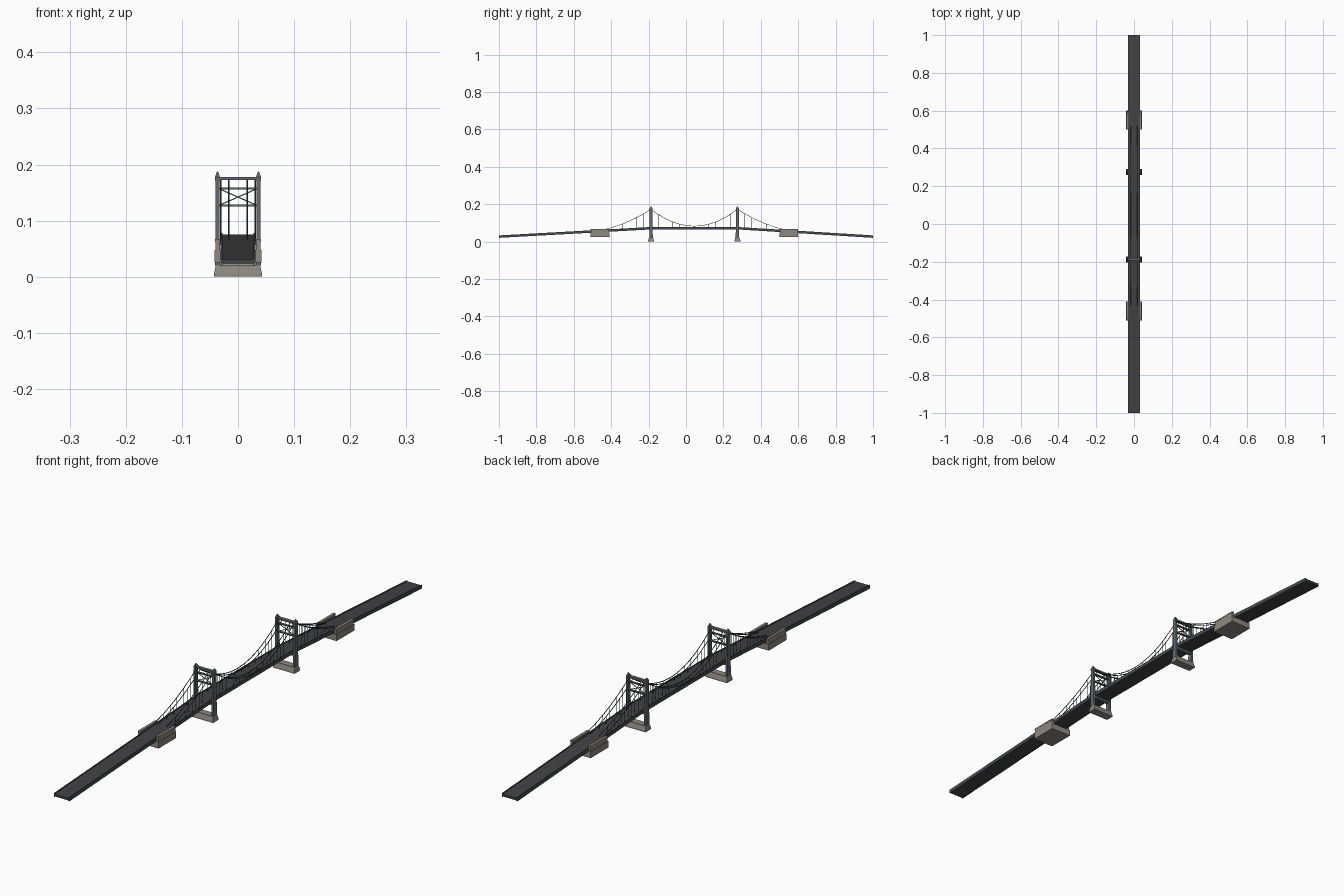
import bpy, bmesh, math
from mathutils import Vector

if "Cube" in bpy.data.objects:
    bpy.data.objects.remove(bpy.data.objects["Cube"])


def material(name, rgb):
    m = bpy.data.materials.new(name)
    m.diffuse_color = (*rgb, 1)
    m.use_nodes = True
    m.node_tree.nodes["Principled BSDF"].inputs["Base Color"].default_value = m.diffuse_color
    return m


ROAD = material("asphalt", (0.055, 0.055, 0.06))
STEEL = material("steel", (0.12, 0.14, 0.155))
DARK = material("dark_steel", (0.06, 0.075, 0.085))
STONE = material("concrete", (0.27, 0.245, 0.21))
TOWERS = (-0.187, 0.275)
MID = sum(TOWERS) / 2
HALF = (TOWERS[1] - TOWERS[0]) / 2
TOP = 0.173


def finish(name, bm, mat):
    bmesh.ops.recalc_face_normals(bm, faces=bm.faces)
    me = bpy.data.meshes.new(name)
    bm.to_mesh(me)
    bm.free()
    me.materials.append(mat)
    ob = bpy.data.objects.new(name, me)
    bpy.context.collection.objects.link(ob)
    return ob


def loft(bm, rings):
    """Skin a list of closed rings and cap both ends."""
    rows = [[bm.verts.new(p) for p in r] for r in rings]
    n = len(rows[0])
    for a, b in zip(rows, rows[1:]):
        for i in range(n):
            bm.faces.new((a[i], a[(i + 1) % n], b[(i + 1) % n], b[i]))
    bm.faces.new(rows[0])
    bm.faces.new(rows[-1][::-1])


def rect(x, y, z, hx, hy):
    return [(x - hx, y - hy, z), (x + hx, y - hy, z), (x + hx, y + hy, z), (x - hx, y + hy, z)]


def block(bm, x, y, levels):
    """Stacked rectangular sections: (z, half x, half y)."""
    loft(bm, [rect(x, y, z, hx, hy) for z, hx, hy in levels])


def rod(bm, a, b, r, sides=6):
    a, b = Vector(a), Vector(b)
    q = (b - a).to_track_quat('Z', 'Y')
    ring = [q @ Vector((r * math.cos(t), r * math.sin(t), 0))
            for t in (2 * math.pi * (i + 0.5) / sides for i in range(sides))]
    loft(bm, [[a + p for p in ring], [b + p for p in ring]])


def deck_z(y):
    """Underside of the deck: ramps up to the towers, level between."""
    if y < TOWERS[0]:
        return 0.02 + 0.045 * (y + 1) / (TOWERS[0] + 1)
    if y > TOWERS[1]:
        return 0.02 + 0.045 * (1 - y) / (1 - TOWERS[1])
    return 0.065


def strip(bm, x0, x1, lo, hi):
    loft(bm, [[(x0, y, deck_z(y) + lo), (x1, y, deck_z(y) + lo),
               (x1, y, deck_z(y) + hi), (x0, y, deck_z(y) + hi)]
              for y in (-1, *TOWERS, 1)])


# Deck: road slab between two edge girders with a low kerb
bm = bmesh.new()
strip(bm, -0.0285, 0.0285, 0.002, 0.0105)
finish("road_deck", bm, ROAD)
bm = bmesh.new()
for s in (-1, 1):
    strip(bm, s * 0.0275, s * 0.031, 0, 0.013)
finish("edge_girders", bm, DARK)

for label, ty in zip(("front", "back"), TOWERS):
    # Tower pier
    bm = bmesh.new()
    block(bm, 0, ty, [(0, 0.043, 0.016), (0.004, 0.043, 0.016), (0.018, 0.04, 0.012), (0.021, 0.04, 0.012)])
    finish(label + "_tower_pier", bm, STONE)

    # Tapered legs with pointed caps
    bm = bmesh.new()
    for s in (-1, 1):
        x = s * 0.0365
        block(bm, x, ty, [(0.02, 0.0042, 0.0095), (0.172, 0.0033, 0.007)])
        block(bm, x, ty, [(0.171, 0.0042, 0.008), (0.178, 0.0042, 0.008), (0.188, 0.0008, 0.001)])
    finish(label + "_tower_legs", bm, STEEL)

    # Portal beams and cross bracing
    bm = bmesh.new()
    for z, h, d in ((0.175, 0.003, 0.006), (0.157, 0.0018, 0.004), (0.127, 0.0018, 0.004), (0.061, 0.004, 0.006)):
        block(bm, 0, ty, [(z - h, 0.035, d), (z + h, 0.035, d)])
    for s in (-1, 1):
        rod(bm, (-0.034, ty, 0.142 - s * 0.015), (0.034, ty, 0.142 + s * 0.015), 0.0014, 4)
    finish(label + "_tower_bracing", bm, STEEL)

# Anchorages: solid block under the deck with walls rising beside it
for label, ay in (("front", -0.46), ("back", 0.55)):
    bm = bmesh.new()
    block(bm, 0, ay, [(0.025, 0.0415, 0.05), (0.048, 0.0415, 0.05)])
    for s in (-1, 1):
        block(bm, s * 0.0362, ay, [(0.046, 0.0042, 0.048), (0.063, 0.0042, 0.048)])
        block(bm, s * 0.0364, ay, [(0.062, 0.0046, 0.0495), (0.067, 0.0046, 0.0495)])
    finish(label + "_anchorage", bm, STONE)


def cable_z(y):
    """Parabolic main span, slightly sagging side spans."""
    if TOWERS[0] <= y <= TOWERS[1]:
        return 0.083 + (TOP - 0.083) * ((y - MID) / HALF) ** 2
    t = (abs(y - MID) - HALF) / (0.505 - HALF - 0.03)
    return TOP + (0.066 - TOP) * t - 0.05 * t * (1 - t)


# Main cables
END = 0.475
ys = [MID - END + 2 * END * i / 60 for i in range(61)]
ys = sorted(ys + list(TOWERS))
CABLES = (-0.031, -0.0165, 0.0165, 0.031)
for n, x in enumerate(CABLES):
    bm = bmesh.new()
    rings = []
    for y in ys:
        slope = (cable_z(y + 1e-4) - cable_z(y - 1e-4)) / 2e-4
        k = math.hypot(1, slope)
        rings.append([(x + 0.0014 * math.cos(t), y - 0.0014 * math.sin(t) * slope / k,
                       cable_z(y) + 0.0014 * math.sin(t) / k)
                      for t in (math.pi * i / 3 for i in range(6))])
    loft(bm, rings)
    finish("main_cable_%d" % (n + 1), bm, DARK)

# Hangers
bm = bmesh.new()
step = 2 * HALF / 12
for x in CABLES:
    for i in range(-11, 12):
        y = MID + i * step
        z0 = deck_z(y) + 0.009
        if abs(i) != 6 and cable_z(y) > z0 + 0.003:
            rod(bm, (x, y, z0), (x, y, cable_z(y)), 0.0008, 5)
finish("hangers", bm, DARK)
